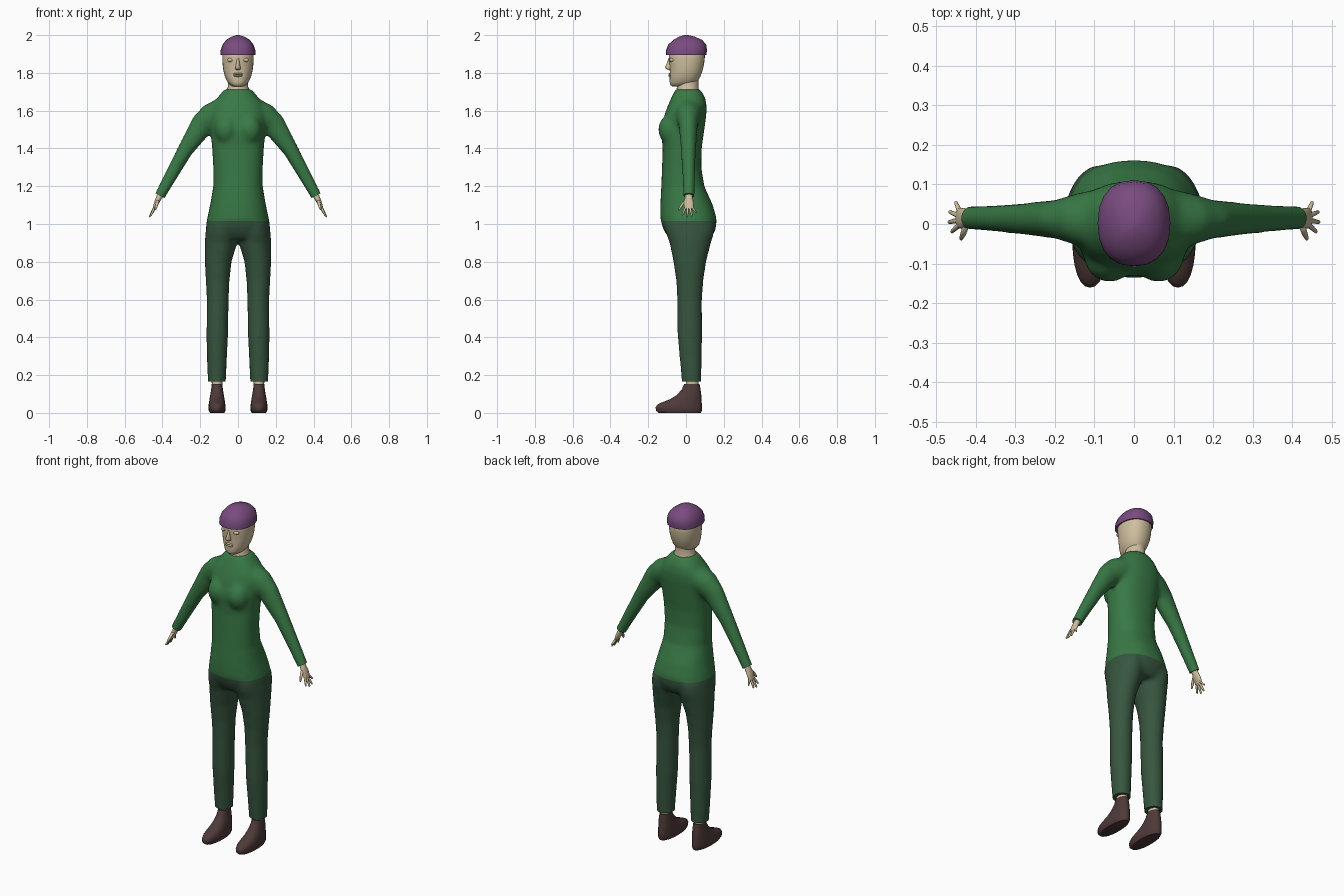
import bpy, bmesh, math
from mathutils import Vector, Matrix


def material(name, rgb):
    m = bpy.data.materials.new(name)
    m.diffuse_color = (*rgb, 1)
    return m


SKIN = material("skin", (0.62, 0.52, 0.34))
GREEN = material("sweater green", (0.04, 0.19, 0.06))
DARK = material("trouser green", (0.038, 0.092, 0.05))
BROWN = material("shoe brown", (0.075, 0.042, 0.04))
PURPLE = material("cap purple", (0.19, 0.07, 0.21))


def loft(bm, rings, n=24, power=2.0):
    """Skin closed superellipse rings given as (centre, u axis, v axis)."""
    loops = []
    for c, u, v in rings:
        loop = []
        for i in range(n):
            a = 2 * math.pi * i / n
            cu, su = math.cos(a), math.sin(a)
            k = 2 / power
            p = Vector(c) + Vector(u) * math.copysign(abs(cu) ** k, cu) \
                + Vector(v) * math.copysign(abs(su) ** k, su)
            loop.append(bm.verts.new(p))
        loops.append(loop)
    for a, b in zip(loops, loops[1:]):
        for i in range(n):
            j = (i + 1) % n
            bm.faces.new((a[i], a[j], b[j], b[i]))
    bm.faces.new(loops[0])
    bm.faces.new(loops[-1])


def stack(rows, cx=0.0):
    """Horizontal rings from rows of z, half width, front y, back y (, centre x)."""
    return [((r[4] if len(r) > 4 else cx, (r[2] + r[3]) / 2, r[0]), (r[1], 0, 0),
             (0, (r[3] - r[2]) / 2, 0)) for r in rows]


def limb(rows, s=1):
    """Rings across an x-z path from rows of x, y, z, half thickness, half depth."""
    out = []
    for i, (x, y, z, t, w) in enumerate(rows):
        a, b = rows[max(i - 1, 0)], rows[min(i + 1, len(rows) - 1)]
        d = Vector((b[0] - a[0], 0, b[2] - a[2])).normalized()
        out.append(((s * x, y, z), (-s * d.z * t, 0, d.x * t), (0, w, 0)))
    return out


def ball(bm, c, r, seg=16):
    bmesh.ops.create_uvsphere(bm, u_segments=seg, v_segments=seg // 2, radius=1,
                              matrix=Matrix.Translation(c) @ Matrix.Diagonal((*r, 1)))


def finish(name, bm, *mats, angle=40):
    bmesh.ops.recalc_face_normals(bm, faces=bm.faces)
    me = bpy.data.meshes.new(name)
    bm.to_mesh(me)
    bm.free()
    ob = bpy.data.objects.new(name, me)
    bpy.context.collection.objects.link(ob)
    for m in mats:
        me.materials.append(m)
    bpy.ops.object.select_all(action='DESELECT')
    ob.select_set(True)
    bpy.context.view_layer.objects.active = ob
    bpy.ops.object.shade_smooth_by_angle(angle=math.radians(angle))
    return ob


# Clothed body: torso, bust, arms and legs blended into one surface
bm = bmesh.new()
loft(bm, stack([
    (0.92, 0.13, -0.085, 0.125), (0.95, 0.160, -0.108, 0.148), (0.985, 0.170, -0.125, 0.16),
    (1.03, 0.163, -0.136, 0.162), (1.10, 0.148, -0.136, 0.142), (1.20, 0.131, -0.131, 0.097),
    (1.30, 0.131, -0.127, 0.081), (1.40, 0.137, -0.124, 0.083), (1.50, 0.146, -0.132, 0.097),
    (1.58, 0.150, -0.113, 0.108), (1.63, 0.138, -0.095, 0.109), (1.67, 0.108, -0.077, 0.101),
    (1.70, 0.083, -0.062, 0.084), (1.715, 0.07, -0.055, 0.074)]), 32, 2.3)
for s in (1, -1):
    ball(bm, (s * 0.062, -0.082, 1.50), (0.065, 0.066, 0.08))
    loft(bm, limb([(0.08, 0.012, 1.60, 0.07, 0.08), (0.14, 0.012, 1.565, 0.075, 0.066),
                   (0.19, 0.012, 1.525, 0.063, 0.05), (0.28, 0.013, 1.39, 0.042, 0.04),
                   (0.35, 0.014, 1.265, 0.035, 0.034), (0.413, 0.015, 1.15, 0.029, 0.03),
                   (0.43, 0.015, 1.12, 0.029, 0.03)], s))
    # rows: z, half width, front, back, centre x
    loft(bm, stack([(z, r, f, b, s * x) for z, r, f, b, x in [
        (1.0, 0.082, -0.115, 0.15, 0.085), (0.95, 0.086, -0.106, 0.148, 0.087),
        (0.90, 0.086, -0.087, 0.132, 0.090), (0.80, 0.071, -0.067, 0.107, 0.105),
        (0.70, 0.063, -0.052, 0.092, 0.108), (0.60, 0.058, -0.047, 0.085, 0.107),
        (0.40, 0.057, -0.044, 0.086, 0.110), (0.25, 0.052, -0.03, 0.083, 0.112),
        (0.17, 0.048, -0.023, 0.081, 0.112), (0.13, 0.048, -0.022, 0.081, 0.112)]]))
ob = finish("body_clothes", bm, GREEN, DARK)
mod = ob.modifiers.new("blend", 'REMESH')
mod.mode, mod.voxel_size = 'VOXEL', 0.011
mod = ob.modifiers.new("soften", 'SMOOTH')
mod.factor, mod.iterations = 0.5, 8
blended = bpy.data.meshes.new_from_object(
    ob.evaluated_get(bpy.context.evaluated_depsgraph_get()))
bpy.data.objects.remove(ob)


def cut(bm, co, no, test, clear=True):
    faces = [f for f in bm.faces if test(f.calc_center_median())]
    geom = list({e for f in faces for e in (*f.verts, *f.edges)}) + faces
    bmesh.ops.bisect_plane(bm, geom=geom, plane_co=co, plane_no=no, clear_outer=clear)


# Trim hems and cuffs, then colour above and below the waistline
bm = bmesh.new()
bm.from_mesh(blended)
cut(bm, (0, 0, 0.165), (0, 0, -1), lambda c: c.z < 0.4)
for s in (1, -1):
    cut(bm, (s * 0.413, 0, 1.15), (s * 0.48, 0, -0.877), lambda c: c.x * s > 0.33)
bmesh.ops.holes_fill(bm, edges=[e for e in bm.edges if e.is_boundary], sides=0)
cut(bm, (0, 0, 1.015), (0, 0, 1), lambda c: 0.9 < c.z < 1.12 and abs(c.x) < 0.25, False)
for f in bm.faces:
    c = f.calc_center_median()
    f.material_index = int(c.z < 1.015 and abs(c.x) < 0.25)
finish("sweater_and_trousers", bm, GREEN, DARK)

# Head and neck
bm = bmesh.new()
loft(bm, stack([(1.66, 0.07, -0.05, 0.07), (1.70, 0.066, -0.052, 0.07),
                (1.725, 0.054, -0.048, 0.066), (1.76, 0.05, -0.045, 0.065),
                (1.80, 0.05, -0.045, 0.07)]))
loft(bm, stack([(1.729, 0.028, -0.074, 0.02), (1.736, 0.042, -0.083, 0.045),
                (1.752, 0.056, -0.087, 0.06), (1.78, 0.069, -0.086, 0.076),
                (1.81, 0.077, -0.086, 0.087), (1.84, 0.081, -0.087, 0.094),
                (1.87, 0.083, -0.091, 0.099), (1.90, 0.083, -0.091, 0.1),
                (1.94, 0.072, -0.078, 0.085)]), 28, 2.2)
finish("head", bm, SKIN, angle=60)

# Nose, eyes and lips
bm = bmesh.new()
loft(bm, stack([(1.815, 0.009, -0.09, -0.07), (1.822, 0.015, -0.107, -0.07),
                (1.832, 0.013, -0.111, -0.07), (1.855, 0.008, -0.1, -0.07),
                (1.88, 0.007, -0.092, -0.07)]), 12)
finish("nose", bm, SKIN, angle=60)
bm = bmesh.new()
for s in (1, -1):
    ball(bm, (s * 0.04, -0.074, 1.868), (0.018, 0.014, 0.011))
finish("eyes", bm, SKIN)
bm = bmesh.new()
for z in (1.795, 1.785):
    ball(bm, (0, -0.082, z), (0.025, 0.011, 0.006))
finish("lips", bm, SKIN)

# Cap
bm = bmesh.new()
loft(bm, stack([(1.896, 0.086, -0.098, 0.1), (1.895, 0.092, -0.107, 0.108),
                (1.92, 0.092, -0.106, 0.111), (1.95, 0.082, -0.094, 0.107),
                (1.975, 0.062, -0.066, 0.085), (1.992, 0.034, -0.036, 0.045),
                (2.0, 0.008, -0.01, 0.012)]), 20, 2.3)
finish("cap", bm, PURPLE, angle=50)

# Hands with splayed fingers: tip x, y, z, root y
fingers = [(0.462, -0.019, 1.045, 0.0), (0.469, 0.005, 1.036, 0.010),
           (0.467, 0.03, 1.04, 0.020), (0.452, 0.053, 1.06, 0.029)]
for side, s in (("left", 1), ("right", -1)):
    bm = bmesh.new()
    loft(bm, limb([(0.405, 0.015, 1.165, 0.018, 0.02), (0.418, 0.015, 1.14, 0.015, 0.02),
                   (0.43, 0.014, 1.115, 0.013, 0.027), (0.441, 0.015, 1.09, 0.009, 0.026),
                   (0.446, 0.016, 1.08, 0.006, 0.022)], s), 16)
    for x, y, z, ry in fingers:
        mx, my, mz = (0.438 + x) / 2, (ry + y) / 2, (1.094 + z) / 2
        loft(bm, limb([(0.438, ry, 1.094, 0.007, 0.007), (mx, my, mz, 0.0065, 0.0065),
                       (x - 0.002, y, z + 0.004, 0.005, 0.005), (x, y, z, 0.002, 0.002)], s), 8)
    loft(bm, limb([(0.424, -0.002, 1.125, 0.009, 0.01), (0.431, -0.022, 1.1, 0.008, 0.009),
                   (0.437, -0.036, 1.078, 0.005, 0.006), (0.438, -0.038, 1.073, 0.002, 0.003)], s), 8)
    finish(side + "_hand", bm, SKIN, angle=60)

    # Ankle
    bm = bmesh.new()
    loft(bm, stack([(0.12, 0.026, 0.0, 0.064), (0.2, 0.03, -0.002, 0.066)], s * 0.111), 16)
    finish(side + "_ankle", bm, SKIN)

    # Shoe
    bm = bmesh.new()
    loft(bm, stack([(0.0, 0.038, -0.145, 0.078), (0.012, 0.044, -0.159, 0.084),
                    (0.03, 0.045, -0.161, 0.085), (0.045, 0.044, -0.15, 0.084),
                    (0.058, 0.042, -0.122, 0.083), (0.072, 0.040, -0.085, 0.082),
                    (0.095, 0.036, -0.048, 0.081), (0.125, 0.031, -0.022, 0.077),
                    (0.152, 0.028, -0.01, 0.072)], s * 0.111), 24, 2.2)
    finish(side + "_shoe", bm, BROWN, angle=55)
